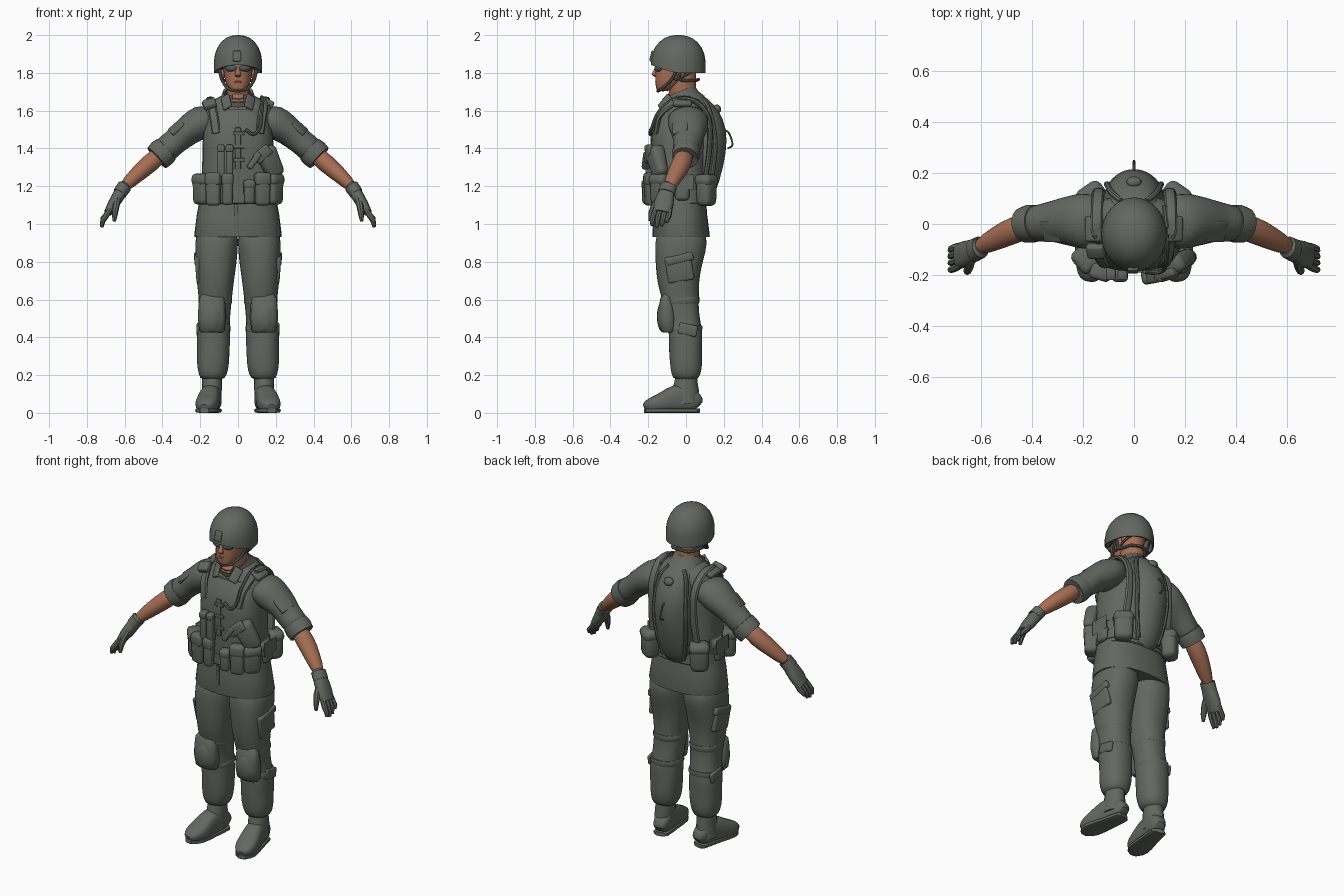
import bpy, bmesh, math
from mathutils import Vector, Matrix, Euler


def material(name, rgb):
    m = bpy.data.materials.new(name)
    m.diffuse_color = (*rgb, 1)
    return m


CLOTH = material("grey_green_cloth", (0.125, 0.135, 0.118))
SKIN = material("skin", (0.38, 0.155, 0.09))
LIPS = material("lips", (0.31, 0.115, 0.07))
LENS = material("dark_lens", (0.075, 0.1, 0.11))


def finish(name, bm, mat, mirror=False, sub=0, angle=40):
    bmesh.ops.recalc_face_normals(bm, faces=bm.faces)
    me = bpy.data.meshes.new(name)
    bm.to_mesh(me)
    bm.free()
    ob = bpy.data.objects.new(name, me)
    bpy.context.collection.objects.link(ob)
    me.materials.append(mat)
    bpy.ops.object.select_all(action='DESELECT')
    ob.select_set(True)
    bpy.context.view_layer.objects.active = ob
    bpy.ops.object.shade_smooth_by_angle(angle=math.radians(angle))
    if sub:
        ob.modifiers.new("smooth", 'SUBSURF').levels = sub
        ob.modifiers["smooth"].render_levels = sub
    if mirror:
        ob.modifiers.new("mirror", 'MIRROR').use_mirror_merge = False
    return ob


def skin_rings(name, rings, mat, caps=True, **kw):
    bm = bmesh.new()
    vs = [[bm.verts.new(p) for p in r] for r in rings]
    n = len(vs[0])
    for a, b in zip(vs, vs[1:]):
        for i in range(n):
            j = (i + 1) % n
            bm.faces.new((a[i], a[j], b[j], b[i]))
    if caps:
        bm.faces.new(vs[0])
        bm.faces.new(vs[-1])
    return finish(name, bm, mat, **kw)


def loft(name, pts, mat=CLOTH, n=16, power=2.0, flat=False, ref=(0, 1, 0), fold=0, tilt=0, **kw):
    """Rings of (x, y, z, radius a, radius b) swept along their centres."""
    cs = [Vector(p[:3]) for p in pts]
    rings = []
    for k, p in enumerate(pts):
        t = Vector((0, 0, 1)) if flat else (cs[min(k + 1, len(cs) - 1)] - cs[max(k - 1, 0)]).normalized()
        side = Vector(ref)
        side = (side - t * side.dot(t)).normalized()
        other = side.cross(t)
        ring = []
        for i in range(n):
            a = 2 * math.pi * i / n
            c, s = math.cos(a), math.sin(a)
            w = 1 + fold * math.sin(3 * a + 2.4 * k)
            u = math.copysign(abs(c) ** (2 / power), c) * p[3] * w
            v = math.copysign(abs(s) ** (2 / power), s) * p[4] * w
            ring.append(cs[k] + other * u + side * v + Vector((0, 0, tilt * v)))
        rings.append(ring)
    return skin_rings(name, rings, mat, **kw)


def cord(name, pts, r, mat=CLOTH, flat_r=None, **kw):
    """Smooth strap or hose through a few points."""
    ps = [Vector(p) for p in pts]
    ps = [ps[0] * 2 - ps[1]] + ps + [ps[-1] * 2 - ps[-2]]
    out = []
    for i in range(1, len(ps) - 2):
        a, b, c, d = ps[i - 1:i + 3]
        for t in (0, .25, .5, .75):
            out.append(((2 * b) + (c - a) * t + (2 * a - 5 * b + 4 * c - d) * t * t
                        + (3 * b - a - 3 * c + d) * t ** 3) / 2)
    out.append(ps[-2])
    return loft(name, [(*p, r, flat_r or r) for p in out], mat, n=8, **kw)


def box(name, loc, size, rot=(0, 0, 0), bevel=.012, taper=1.0, mat=CLOTH, **kw):
    bm = bmesh.new()
    bmesh.ops.create_cube(bm, size=1)
    for v in bm.verts:
        if v.co.z < 0:
            v.co.x *= taper
            v.co.y *= taper
    bm.transform(Matrix.LocRotScale(Vector(loc), Euler([math.radians(r) for r in rot]), Vector(size)))
    bmesh.ops.bevel(bm, geom=bm.edges[:], offset=bevel, segments=3, profile=.5, affect='EDGES')
    return finish(name, bm, mat, **kw)


def ball(name, loc, size, mat=CLOTH, rot=(0, 0, 0), **kw):
    bm = bmesh.new()
    bmesh.ops.create_uvsphere(bm, u_segments=16, v_segments=10, radius=1)
    bm.transform(Matrix.LocRotScale(Vector(loc), Euler([math.radians(r) for r in rot]), Vector(size)))
    return finish(name, bm, mat, **kw)


# Jacket and vest
loft("jacket", [(0, -.026, .932, .23, .15), (0, -.026, .94, .232, .152), (0, -.03, 1.05, .218, .142),
                (0, -.03, 1.15, .2, .135), (0, -.03, 1.3, .178, .13), (0, -.02, 1.45, .185, .13),
                (0, -.01, 1.55, .19, .125), (0, 0, 1.615, .178, .112), (0, 0, 1.655, .135, .09),
                (0, -.01, 1.68, .085, .07)], n=28, power=2.4, flat=True)
loft("vest", [(0, -.03, 1.105, .2, .14), (0, -.03, 1.11, .205, .145), (0, -.035, 1.28, .19, .145),
              (0, -.035, 1.42, .188, .15), (0, -.03, 1.5, .182, .148), (0, -.02, 1.56, .165, .138),
              (0, -.01, 1.61, .13, .12)], n=28, power=2.5, flat=True)
loft("belt", [(0, -.03, 1.13, .209, .15), (0, -.03, 1.175, .205, .15)], n=28, power=2.4, flat=True)
box("jacket_placket", (-.012, -.174, 1.02), (.02, .008, .17), rot=(3, 0, 0), bevel=.002)
box("vest_closure", (0, -.182, 1.4), (.03, .01, .22), bevel=.003)
for i in range(3):
    box("vest_buckle", (.005, -.185, 1.34 + i * .07), (.06, .01, .018), bevel=.003)
cord("shoulder_straps", [(.115, -.16, 1.48), (.13, -.135, 1.58), (.145, -.04, 1.655), (.145, .05, 1.648),
                         (.14, .12, 1.56), (.14, .125, 1.4), (.15, .1, 1.22)], .024, flat_r=.014,
     ref=(0, 1, .5), mirror=True)
box("shoulder_pads", (.158, -.02, 1.645), (.07, .1, .03), rot=(0, 25, 0), mirror=True)

# Collar, dipping to an open neck at the front
loft("collar", [(0, 0, 1.635, .115, .1), (0, -.025, 1.665, .094, .09), (0, -.04, 1.7, .08, .084),
                (0, -.04, 1.692, .07, .072), (0, -.02, 1.65, .064, .06)], n=20, flat=True, tilt=.42, caps=False)
box("collar_flaps", (.062, -.112, 1.645), (.05, .016, .085), rot=(-30, 28, 24), bevel=.005, mirror=True)
box("open_neck", (0, -.103, 1.665), (.06, .02, .05), rot=(-42, 0, 0), bevel=.006, mat=SKIN)

# Head
loft("neck", [(0, 0, 1.6, .062, .065), (0, -.02, 1.68, .062, .072), (0, -.015, 1.85, .063, .07)], SKIN, flat=True)
loft("head", [(0, -.122, 1.702, .024, .026), (0, -.115, 1.714, .046, .045), (0, -.092, 1.745, .065, .07),
              (0, -.065, 1.78, .074, .099), (0, -.05, 1.83, .079, .112), (0, -.045, 1.88, .08, .113),
              (0, -.045, 1.93, .06, .08)], SKIN, n=20, power=2.2, flat=True, sub=1)
loft("nose", [(0, -.15, 1.835, .008, .01), (0, -.162, 1.808, .012, .014), (0, -.166, 1.79, .017, .017),
              (0, -.158, 1.779, .012, .008)], SKIN, n=10, flat=True)
ball("mouth", (0, -.157, 1.753), (.022, .006, .005), LIPS)
ball("ears", (.08, -.03, 1.8), (.012, .022, .034), SKIN, mirror=True)
ball("glasses", (.037, -.147, 1.824), (.033, .018, .018), LENS, rot=(0, 0, 22), mirror=True)
cord("glasses_arms", [(.068, -.128, 1.828), (.084, -.08, 1.828), (.084, -.03, 1.82)], .005, LENS, mirror=True)

# Helmet: dome over an edge that rises at the front
N = 32
rings = []
for r, z, edge in [(.86, 1.88, 0), (.94, 0, 1), (1.0, 0, 1), (1.0, .012, 1)] + [
        (math.cos(p) ** .85, 1.85 + .15 * math.sin(p), 0) for p in [math.radians(d) for d in
                                                                   (5, 20, 35, 50, 63, 75, 84, 89)]]:
    ring = []
    for i in range(N):
        a = 2 * math.pi * i / N
        lift = z
        if edge:
            lift = z + 1.8 + .042 * max(0, -math.sin(a)) ** 1.3
        ring.append((.128 * r * math.cos(a), -.041 + .145 * r * math.sin(a), lift))
    rings.append(ring)
skin_rings("helmet", rings, CLOTH, angle=50)
box("helmet_mount", (-.005, -.178, 1.888), (.042, .022, .058), rot=(-14, 0, 0), bevel=.006)
cord("chin_strap", [(.098, -.05, 1.815), (.086, -.075, 1.765), (.052, -.127, 1.716), (0, -.15, 1.703)],
     .008, mirror=True)
cord("nape_strap", [(.095, -.03, 1.81), (.082, -.03, 1.765), (.06, .045, 1.76), (0, .065, 1.765)],
     .009, mirror=True)
cord("rear_strap", [(.083, -.06, 1.76), (.078, .02, 1.8), (.06, .06, 1.82)], .007, mirror=True)

# Arms
loft("sleeves", [(.12, 0, 1.575, .06, .1), (.19, .01, 1.54, .098, .112), (.24, .014, 1.512, .082, .104),
                 (.29, .012, 1.475, .076, .088), (.33, .008, 1.438, .068, .078), (.37, .004, 1.405, .072, .074),
                 (.41, 0, 1.37, .066, .066)], n=20, fold=.03, mirror=True, sub=1)
loft("rolled_cuffs", [(.375, .005, 1.4, .058, .056), (.38, .004, 1.395, .074, .072), (.405, .001, 1.373, .078, .075),
                      (.43, -.004, 1.35, .073, .07), (.43, -.004, 1.35, .05, .05)], n=18, mirror=True)
box("sleeve_pockets", (.325, -.03, 1.512), (.085, .085, .018), rot=(22, 41, 0), bevel=.005, mirror=True)
loft("forearms", [(.38, 0, 1.395, .045, .045), (.47, -.022, 1.318, .052, .056), (.535, -.055, 1.262, .043, .047),
                  (.62, -.098, 1.18, .031, .033)], SKIN, mirror=True, sub=1)
loft("glove_cuffs", [(.6, -.09, 1.2, .032, .034), (.601, -.091, 1.199, .039, .044),
                     (.627, -.104, 1.162, .037, .046)], mirror=True)
loft("palms", [(.61, -.096, 1.185, .033, .036), (.634, -.107, 1.147, .033, .046), (.66, -.118, 1.105, .03, .052),
               (.688, -.128, 1.06, .022, .047)], n=14, power=2.5, mirror=True)
for i, o in enumerate((-.037, -.012, .013, .037)):
    drop = (.008, 0, .006, .026)[i]
    loft("fingers", [(.676, -.123 + o, 1.08, .015, .015), (.7, -.132 + o * 1.1, 1.042, .016, .015),
                     (.716, -.138 + o * 1.1, 1.015 + drop * .5, .014, .014),
                     (.721, -.142 + o, .983 + drop, .009, .009)], n=8, mirror=True)
loft("thumbs", [(.635, -.125, 1.145, .02, .022), (.645, -.165, 1.1, .019, .02), (.652, -.184, 1.055, .016, .016),
                (.655, -.19, 1.015, .009, .009)], n=8, mirror=True)

# Trousers
loft("trousers", [(.108, -.025, 1.0, .11, .125), (.112, -.025, .9, .116, .143), (.117, -.037, .8, .11, .126),
                  (.119, -.042, .7, .1, .112), (.12, -.034, .62, .09, .102), (.122, -.02, .54, .083, .088),
                  (.127, -.008, .47, .084, .088), (.131, -.002, .41, .091, .09), (.13, -.002, .33, .086, .088),
                  (.132, 0, .26, .087, .087), (.134, 0, .2, .076, .078), (.136, 0, .172, .058, .06)],
     n=20, power=2.3, flat=True, fold=.022, mirror=True, sub=1)
box("cargo_pockets", (.21, -.035, .765), (.03, .14, .14), rot=(10, 4, 0), mirror=True)
box("cargo_flaps", (.215, -.035, .815), (.034, .15, .045), rot=(14, 4, 0), mirror=True)
box("shin_pockets", (.207, .01, .44), (.024, .1, .06), rot=(-12, 0, 0), bevel=.01, mirror=True)
loft("knee_pads", [(.138, -.092, .425, .055, .03), (.138, -.096, .44, .068, .042), (.138, -.1, .5, .074, .05),
                   (.138, -.102, .56, .072, .042), (.138, -.105, .61, .066, .03), (.138, -.1, .63, .05, .02)],
     power=2.6, flat=True, mirror=True)
ball("knee_caps", (.138, -.12, .51), (.058, .034, .085), mirror=True)
for z, cx, cy, rx, ry in ((.595, .121, -.027, .089, .098), (.445, .129, -.005, .09, .09)):
    loft("knee_straps", [(cx, cy, z - .018, rx - .004, ry - .004), (cx, cy, z - .01, rx, ry),
                         (cx, cy + .002, z + .01, rx, ry), (cx, cy + .004, z + .018, rx - .004, ry - .004)],
         n=20, power=2.3, flat=True, mirror=True)

# Boots with toes turned out
loft("boot_shafts", [(.137, .005, .23, .052, .056), (.137, 0, .17, .053, .06), (.139, -.002, .12, .053, .07),
                     (.143, -.01, .05, .055, .075)], flat=True, mirror=True)
foot = [(.127, .07, .03, .032), (.13, .055, .047, .052), (.138, 0, .052, .077), (.148, -.06, .056, .075),
        (.158, -.115, .062, .055), (.167, -.165, .063, .043), (.174, -.2, .05, .034), (.178, -.222, .026, .022)]
loft("boot_feet", [(x, y, h + .003, w, h) for x, y, w, h in foot], power=2.7, ref=(0, 0, 1), mirror=True, sub=1)
loft("boot_soles", [(x, y * .985, .012, w - .002, .012) for x, y, w, h in foot], power=4, ref=(0, 0, 1), mirror=True)

# Backpack, piping, cap and drinking hose
loft("backpack", [(0, .07, 1.09, .06, .04), (0, .08, 1.15, .1, .075), (0, .085, 1.3, .122, .115),
                  (0, .09, 1.45, .125, .135), (0, .08, 1.56, .115, .12), (0, .06, 1.635, .098, .09),
                  (0, .03, 1.695, .07, .05)], n=20, flat=True, sub=1)
cord("backpack_piping", [(.05, .09, 1.665), (.09, .125, 1.6), (.105, .155, 1.45), (.1, .145, 1.3),
                         (.07, .12, 1.14)], .012, mirror=True)
ball("filler_cap", (0, .165, 1.61), (.03, .02, .024), rot=(35, 0, 0))
cord("pack_loop", [(0, .2, 1.5), (0, .228, 1.48), (0, .246, 1.42), (0, .22, 1.4)], .005)
cord("drinking_hose", [(.12, .07, 1.65), (.128, -.04, 1.672), (.125, -.14, 1.6), (.115, -.18, 1.51),
                       (.08, -.19, 1.475), (.04, -.187, 1.5)], .009)


# Waist pouches, each with a flap, spread round the belt
def pouch(name, x, y, yaw, w, d, h, z=1.185, b=.018):
    box(name, (x, y, z), (w, d, h), rot=(0, 0, yaw), bevel=b, taper=.92)
    box(name + "_flap", (x, y, z + h * .3), (w * 1.05, d * 1.08, h * .4), rot=(0, 0, yaw), bevel=b)


for s in (-1, 1):
    pouch("side_pouch", s * .188, -.137, s * 50, .1, .085, .165, b=.026)
    pouch("front_pouch", s * .13, -.188, s * 16, .082, .06, .175)
    pouch("rear_pouch", s * .165, .108, -s * 35, .11, .09, .17, 1.18, .03)
    pouch("hip_pouch", s * .208, -.02, s * 90, .08, .04, .12)
pouch("buckle_pouch", -.055, -.2, 0, .06, .05, .17)
pouch("small_pouch", .06, -.205, 10, .06, .055, .13, 1.17)
for x in (-.09, -.045):
    box("magazine_pouch", (x, -.192, 1.335), (.037, .045, .17), bevel=.008)
    box("magazine_top", (x, -.196, 1.4), (.041, .048, .035), bevel=.008)
box("radio", (-.15, -.105, 1.635), (.07, .06, .04), rot=(35, -15, 0), bevel=.012)

# Holster across the chest
box("holster", (.172, -.15, 1.325), (.12, .08, .17), rot=(0, -28, 28), bevel=.028, taper=.8)
box("holster_flap", (.13, -.195, 1.37), (.1, .035, .06), rot=(0, -40, 18), bevel=.012)
box("pistol_grip", (.085, -.21, 1.335), (.03, .04, .1), rot=(0, 35, 10), bevel=.009)
